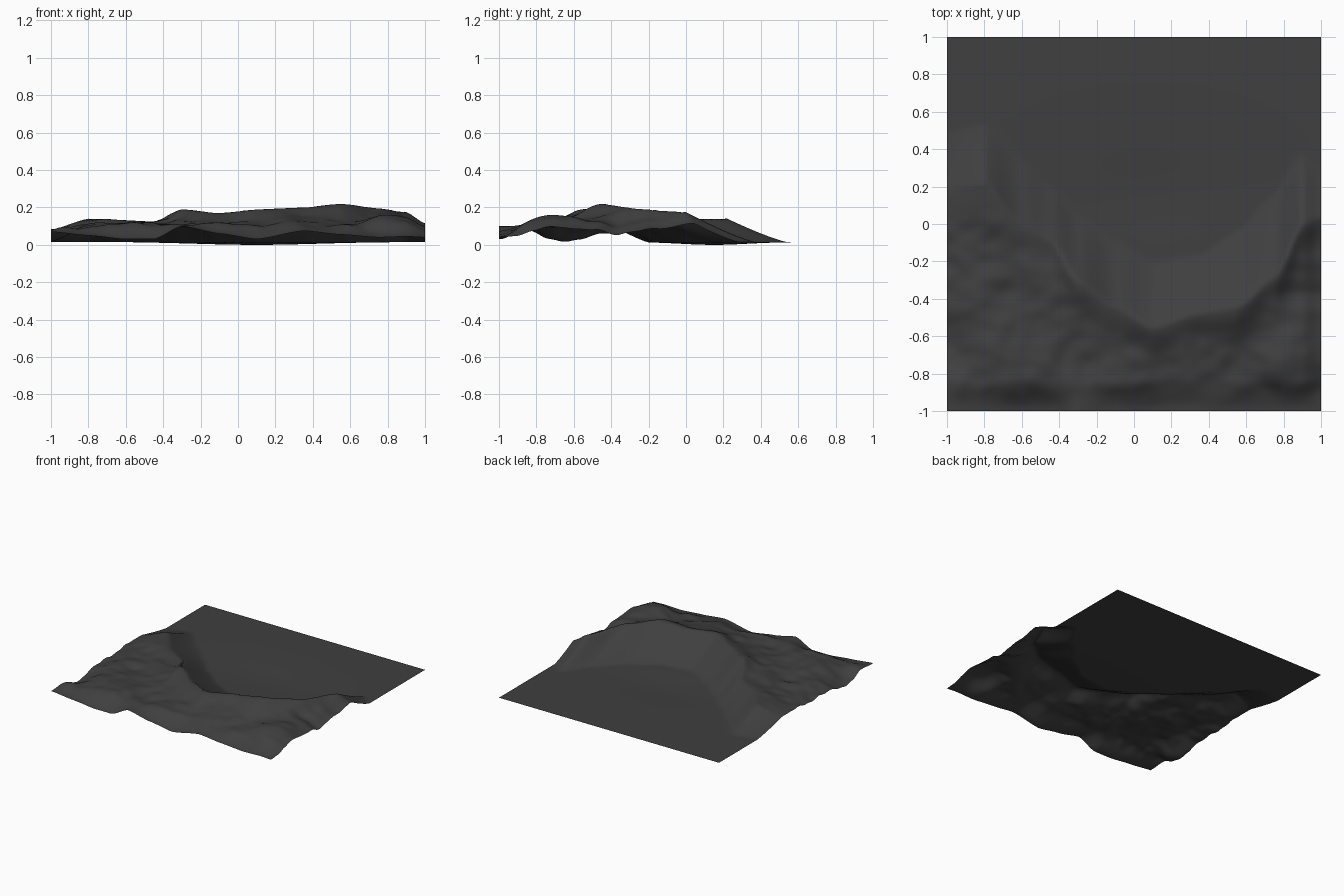
import bpy, bmesh, math
from mathutils import Vector, noise

if "Cube" in bpy.data.objects:
    bpy.data.objects.remove(bpy.data.objects["Cube"])

# Landform profiles, sampled at stations across the width
STATIONS = [-1, -.8, -.6, -.45, -.3, -.1, .1, .35, .55, .75, .9, 1]
CREST_Y = [.18, .22, .0, -.08, -.3, -.44, -.55, -.47, -.44, -.28, .0, .04]
CREST_Z = [.08, .14, .13, .125, .19, .17, .19, .2, .22, .195, .175, .115]
FOOT_Y = [.5, .54, .34, .2, .05, -.1, -.2, -.17, -.04, .16, .37, .28]
PLATEAU = [.055, .1, .1, .1, .1, .09, .08, .09, .1, .11, .1, .065]
EDGE_Z = [.07, .05, .03, .03, .1, .06, .03, .075, .055, .04, .045, .04]

# Individual knolls and hollows: x, y, height, radius
KNOLLS = [(-1, -.65, -.05, .12), (-.95, -.85, .03, .1), (.85, -.7, .05, .14),
          (.15, -.73, -.015, .1), (-.6, -.75, .02, .12), (-.72, .05, .02, .1),
          (.3, -.85, .02, .1), (-.1, -.85, .015, .1), (.72, -.9, -.02, .1)]


def sample(table, x):
    for i in range(len(STATIONS) - 1):
        a, b = STATIONS[i], STATIONS[i + 1]
        if x <= b:
            t = min(max((x - a) / (b - a), 0), 1)
            t = .5 * t + .5 * t * t * (3 - 2 * t)
            return table[i] + (table[i + 1] - table[i]) * t
    return table[-1]


def height(x, y):
    crest, top = sample(CREST_Y, x), sample(CREST_Z, x)
    foot = sample(FOOT_Y, x)
    # shallow dip in the flat ground behind the ridge
    floor = .015 - .015 * math.exp(-((x - .1) / .45) ** 2 - ((y - .15) / .25) ** 2)
    if y >= foot:
        return floor
    if y >= crest:
        t = (y - crest) / (foot - crest)
        return floor + (top - floor) * (1 - t) ** 1.2
    # rough hills in front of the ridge
    d = crest - y
    base = sample(PLATEAU, x)
    z = base + (top - base) / (1 + (d / .16) ** 2)
    rough = min(d / .2, 1)
    z += rough * .028 * noise.noise(Vector((x * 4.5, y * 5.5, 2.3)))
    z += rough * .012 * noise.noise(Vector((x * 10, y * 12, 7.1)))
    for kx, ky, kh, r in KNOLLS:
        z += rough * kh * math.exp(-((x - kx) ** 2 + (y - ky) ** 2) / r ** 2)
    t = min((y + 1) / .17, 1)
    t = t * t * (3 - 2 * t)
    return max(sample(EDGE_Z, x) * (1 - t) + z * t, .006)


# Terrain sheet
bm = bmesh.new()
bmesh.ops.create_grid(bm, x_segments=100, y_segments=100, size=1)
for v in bm.verts:
    v.co.z = height(v.co.x, v.co.y)
low = min(v.co.z for v in bm.verts)
for v in bm.verts:
    v.co.z -= low
for f in bm.faces:
    f.smooth = True
mesh = bpy.data.meshes.new("terrain")
bm.to_mesh(mesh)
bm.free()
terrain = bpy.data.objects.new("terrain", mesh)
bpy.context.collection.objects.link(terrain)

# Dark ground colour
mat = bpy.data.materials.new("dark_ground")
mat.diffuse_color = (.05, .05, .05, 1)
mat.use_nodes = True
mat.node_tree.nodes["Principled BSDF"].inputs["Base Color"].default_value = mat.diffuse_color
mesh.materials.append(mat)
